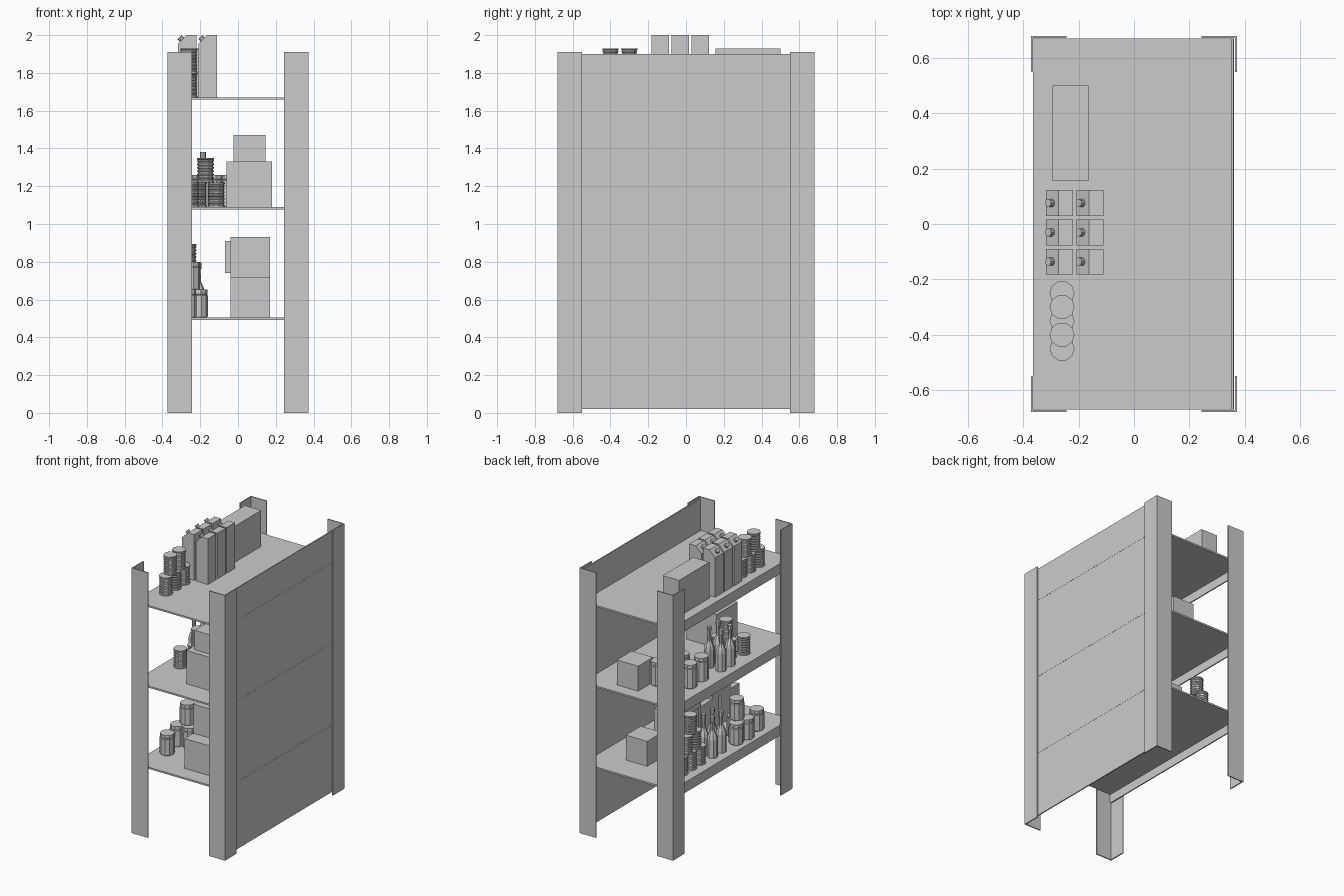
import bpy, bmesh, math
from mathutils import Matrix

if "Cube" in bpy.data.objects:
    bpy.data.objects.remove(bpy.data.objects["Cube"])


def finish(name, bm):
    bmesh.ops.recalc_face_normals(bm, faces=bm.faces[:])
    me = bpy.data.meshes.new(name)
    bm.to_mesh(me)
    bm.free()
    ob = bpy.data.objects.new(name, me)
    bpy.context.collection.objects.link(ob)
    return ob


def box(name, x0, x1, y0, y1, z0, z1):
    bm = bmesh.new()
    m = Matrix.Translation(((x0 + x1) / 2, (y0 + y1) / 2, (z0 + z1) / 2))
    bmesh.ops.create_cube(bm, size=1, matrix=m @ Matrix.Diagonal((x1 - x0, y1 - y0, z1 - z0, 1)))
    return finish(name, bm)


def prism(name, pts, vec, mat=Matrix()):
    """Extrude a closed 3D outline along a vector."""
    bm = bmesh.new()
    f = bm.faces.new([bm.verts.new(p) for p in pts])
    r = bmesh.ops.extrude_face_region(bm, geom=[f], use_keep_orig=True)
    vs = [g for g in r["geom"] if isinstance(g, bmesh.types.BMVert)]
    bmesh.ops.translate(bm, verts=vs, vec=vec)
    bm.transform(mat)
    return finish(name, bm)


def lathe(name, profile, loc, n=10, tilt=0):
    """Turn a (radius, height) profile round a vertical axis, capped both ends."""
    bm = bmesh.new()
    rings = [[bm.verts.new((r * math.cos(2 * math.pi * i / n), r * math.sin(2 * math.pi * i / n), z))
              for i in range(n)] for r, z in profile]
    for a, b in zip(rings, rings[1:]):
        for i in range(n):
            j = (i + 1) % n
            bm.faces.new((a[i], a[j], b[j], b[i]))
    bm.faces.new(rings[0][::-1])
    bm.faces.new(rings[-1])
    bm.transform(Matrix.Translation(loc) @ Matrix.Rotation(tilt, 4, 'Y'))
    return finish(name, bm)


# Ribbed tin profile
CAN_H = 0.13
CAN = [(0.045, 0), (0.045, 0.008)]
for k in range(6):
    z = 0.012 + k * 0.018
    CAN += [(0.040, z), (0.040, z + 0.006), (0.044, z + 0.009), (0.044, z + 0.015)]
CAN += [(0.041, 0.120), (0.045, 0.123), (0.045, CAN_H)]
BOTTLE = [(0.036, 0), (0.036, 0.13), (0.030, 0.155), (0.014, 0.19), (0.012, 0.255),
          (0.016, 0.257), (0.016, 0.29)]


def can(x, y, z):
    lathe("ribbed_can", CAN, (x, y, z))


def bottle(x, y, z):
    lathe("bottle", BOTTLE, (x, y, z), 8)


def jar(x, y, z, h):
    lathe("jar", [(0.046, 0), (0.05, 0.006), (0.05, h - 0.03), (0.046, h - 0.025),
                  (0.048, h - 0.023), (0.048, h)], (x, y, z))


# Corner angle posts
W, T = 0.13, 0.008
L = [(0, 0, 0), (W, 0, 0), (W, T, 0), (T, T, 0), (T, W, 0), (0, W, 0)]
for sx in (-1, 1):
    for sy in (-1, 1):
        prism("corner_post", [(sx * (p[0] - 0.373), sy * (p[1] - 0.68), 0) for p in L], (0, 0, 1.91))

# Side panel closing the right side
box("side_panel", 0.352, 0.36, -0.67, 0.67, 0.02, 1.90)

# Shelves with a turned-down lip on the open left side
SHELVES = (0.505, 1.09, 1.67)
for z in SHELVES:
    lip = [(-0.365, -0.67, z), (0.361, -0.67, z), (0.361, -0.67, z - 0.012),
           (-0.357, -0.67, z - 0.012), (-0.357, -0.67, z - 0.075), (-0.365, -0.67, z - 0.075)]
    prism("shelf", lip, (0, 1.34, 0))
LOW, MID, TOP = SHELVES

# Top shelf: long box, six cartons with slanted spout faces, can pyramid
box("long_box", -0.295, -0.165, 0.155, 0.50, TOP, 1.93)
for x in (-0.318, -0.208):
    for y in (-0.183, -0.077, 0.029):
        prism("carton", [(x, y, TOP), (x + 0.097, y, TOP), (x + 0.097, y, 2.0),
                         (x + 0.045, y, 2.0), (x, y, 1.955)], (0, 0.093, 0))
        lathe("carton_cap", [(0.015, 0), (0.015, 0.02)], (x + 0.022, y + 0.047, 1.975),
              10, -math.pi / 4)
for y in (-0.45, -0.35, -0.25):
    can(-0.26, y, TOP)
for y in (-0.40, -0.30):
    can(-0.26, y, TOP + CAN_H)

# Middle shelf
box("large_box", -0.06, 0.18, -0.50, -0.26, MID, 1.33)
box("small_box", -0.025, 0.145, -0.46, -0.29, 1.33, 1.47)
box("rear_box", -0.025, 0.145, 0.41, 0.58, MID, MID + 0.18)
for x, y in ((-0.255, 0.32), (-0.255, 0.19), (-0.16, 0.36), (-0.06, 0.41), (-0.13, 0.23)):
    jar(x, y, MID, 0.17)
for x in (-0.28, -0.185):
    for y in (-0.10, 0.0):
        bottle(x, y, MID)
for x, y, t in ((-0.25, -0.30, 0), (-0.21, -0.20, 0), (-0.115, -0.20, 0), (-0.172, -0.21, 1)):
    can(x, y, MID + t * CAN_H)

# Bottom shelf
box("front_box", -0.04, 0.17, -0.55, -0.34, LOW, 0.72)
box("second_box", -0.04, 0.17, -0.32, -0.11, LOW, 0.72)
box("stacked_box", -0.04, 0.17, -0.45, -0.24, 0.72, 0.93)
box("tall_box", -0.04, 0.17, -0.09, 0.12, LOW, 0.74)
box("upper_box", -0.07, 0.10, -0.07, 0.10, 0.74, 0.91)
box("rear_box", -0.02, 0.15, 0.30, 0.47, LOW, 0.685)
for x, y in ((-0.27, -0.42), (-0.295, -0.27), (-0.21, -0.25), (-0.285, -0.165)):
    jar(x, y, LOW, 0.147)
jar(-0.25, -0.22, LOW + 0.147, 0.147)
for x in (-0.28, -0.21):
    for y in (0.0, 0.10):
        bottle(x, y, LOW)
for n, y0 in ((3, 0.23), (2, 0.28), (1, 0.33)):
    for i in range(n):
        can(-0.265, y0 + 0.1 * i, LOW + (3 - n) * CAN_H)
